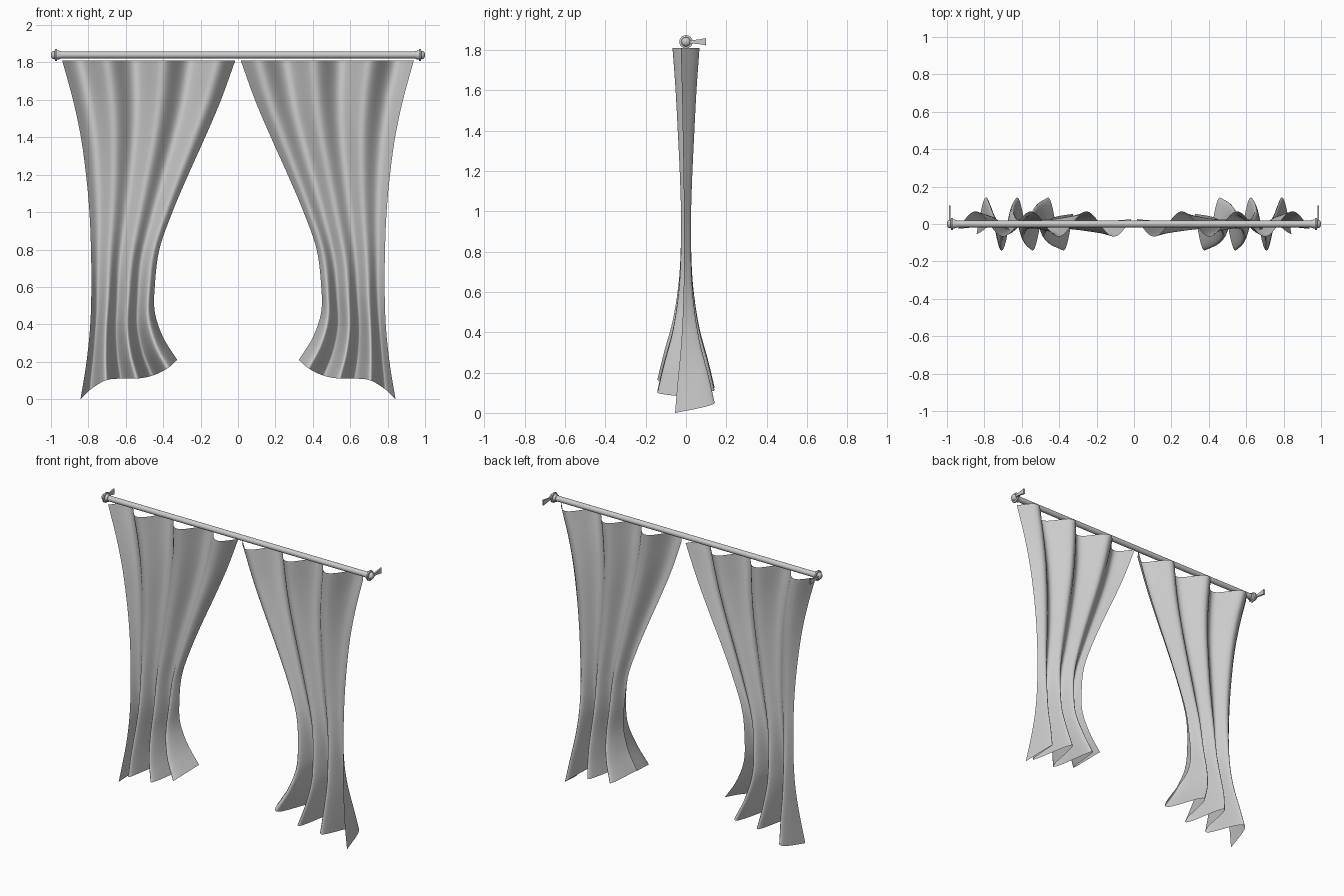
import bpy, bmesh, math
from mathutils import Matrix

if "Cube" in bpy.data.objects:
    bpy.data.objects.remove(bpy.data.objects["Cube"])


def smooth(pts, t):
    """Smooth curve through (t, value) points."""
    n = len(pts)
    i = 0
    while i < n - 2 and t > pts[i + 1][0]:
        i += 1

    def slope(k):
        a, b = pts[max(k - 1, 0)], pts[min(k + 1, n - 1)]
        return (b[1] - a[1]) / (b[0] - a[0])
    (t0, v0), (t1, v1) = pts[i], pts[i + 1]
    h = t1 - t0
    s = (t - t0) / h
    return ((2*s**3 - 3*s**2 + 1) * v0 + (s**3 - 2*s**2 + s) * h * slope(i)
            + (3*s**2 - 2*s**3) * v1 + (s**3 - s**2) * h * slope(i + 1))


TOP = 1.81
# side edges and fold depth against drop (0 top, 1 hem); hem height against width
OUTER = [(0, .94), (.11, .885), (.22, .842), (.34, .812), (.45, .794), (.56, .786),
         (.67, .784), (.78, .79), (.89, .81), (1, .842)]
INNER = [(0, .015), (.13, .09), (.255, .175), (.38, .265), (.505, .35), (.63, .42),
         (.755, .445), (.84, .445), (.925, .40), (1, .325)]
DEPTH = [(0, .067), (.12, .052), (.24, .041), (.36, .031), (.47, .025), (.58, .025),
         (.7, .035), (.82, .065), (.92, .11), (1, .142)]
HEM = [(0, 0), (.1, .05), (.26, .10), (.42, .11), (.58, .11), (.74, .125), (.9, .165), (1, .21)]
COLS, ROWS = 100, 44


def finish(name, bm):
    me = bpy.data.meshes.new(name)
    bm.to_mesh(me)
    bm.free()
    ob = bpy.data.objects.new(name, me)
    bpy.context.collection.objects.link(ob)
    bpy.ops.object.select_all(action='DESELECT')
    ob.select_set(True)
    bpy.context.view_layer.objects.active = ob
    bpy.ops.object.shade_smooth_by_angle(angle=math.radians(40))
    return ob


def curtain(name, side):
    bm = bmesh.new()
    grid = []
    for r in range(ROWS + 1):
        t = r / ROWS
        a, b, d = smooth(OUTER, t), smooth(INNER, t), smooth(DEPTH, t)
        row = []
        for c in range(COLS + 1):
            u = c / COLS
            z = TOP + (smooth(HEM, u) - TOP) * t
            y = d * math.cos(2 * math.pi * (u - .1) / .32)
            row.append(bm.verts.new((side * (a + (b - a) * u), y, z)))
        grid.append(row)
    for r in range(ROWS):
        for c in range(COLS):
            q = [grid[r][c], grid[r][c + 1], grid[r + 1][c + 1], grid[r + 1][c]]
            bm.faces.new(q if side > 0 else q[::-1])
    bmesh.ops.reverse_faces(bm, faces=bm.faces)
    for f in bm.faces:
        f.smooth = True
    me = bpy.data.meshes.new(name)
    bm.to_mesh(me)
    bm.free()
    ob = bpy.data.objects.new(name, me)
    bpy.context.collection.objects.link(ob)


def lathe_x(name, profile, side=1, seg=24):
    """Revolve (x, radius) points about the rod axis."""
    bm = bmesh.new()
    vs = [bm.verts.new((side * x, 0, 1.84 + r)) for x, r in profile]
    es = [bm.edges.new(p) for p in zip(vs, vs[1:])]
    bmesh.ops.spin(bm, geom=vs + es, cent=(0, 0, 1.84), axis=(1, 0, 0),
                   angle=2 * math.pi, steps=seg)
    bmesh.ops.remove_doubles(bm, verts=bm.verts, dist=1e-5)
    bmesh.ops.recalc_face_normals(bm, faces=bm.faces)
    finish(name, bm)


def bracket(name, side):
    """Thin plate that widens toward the wall."""
    bm = bmesh.new()
    outline = [(0, .010), (.03, .008), (.06, .011), (.1, .018)]
    loop = [(y, h) for y, h in outline] + [(y, -h) for y, h in outline[::-1]]
    f = bm.faces.new([bm.verts.new((side * .98, y, 1.84 + h)) for y, h in loop])
    ext = bmesh.ops.extrude_face_region(bm, geom=[f])
    for v in ext['geom']:
        if isinstance(v, bmesh.types.BMVert):
            v.co.x += side * .01
    bmesh.ops.recalc_face_normals(bm, faces=bm.faces)
    finish(name, bm)


# rod
lathe_x("rod", [(-.97, 0), (-.97, .018), (.97, .018), (.97, 0)])

for side, label in ((-1, "left"), (1, "right")):
    curtain(label + "_curtain", side)
    # end flange and rounded knob
    lathe_x(label + "_finial", [(.95, 0), (.95, .022), (.967, .024), (.969, .033), (.978, .033),
                                (.98, .023), (.99, .021), (.997, .014), (1, 0)], side)
    bracket(label + "_bracket", side)
